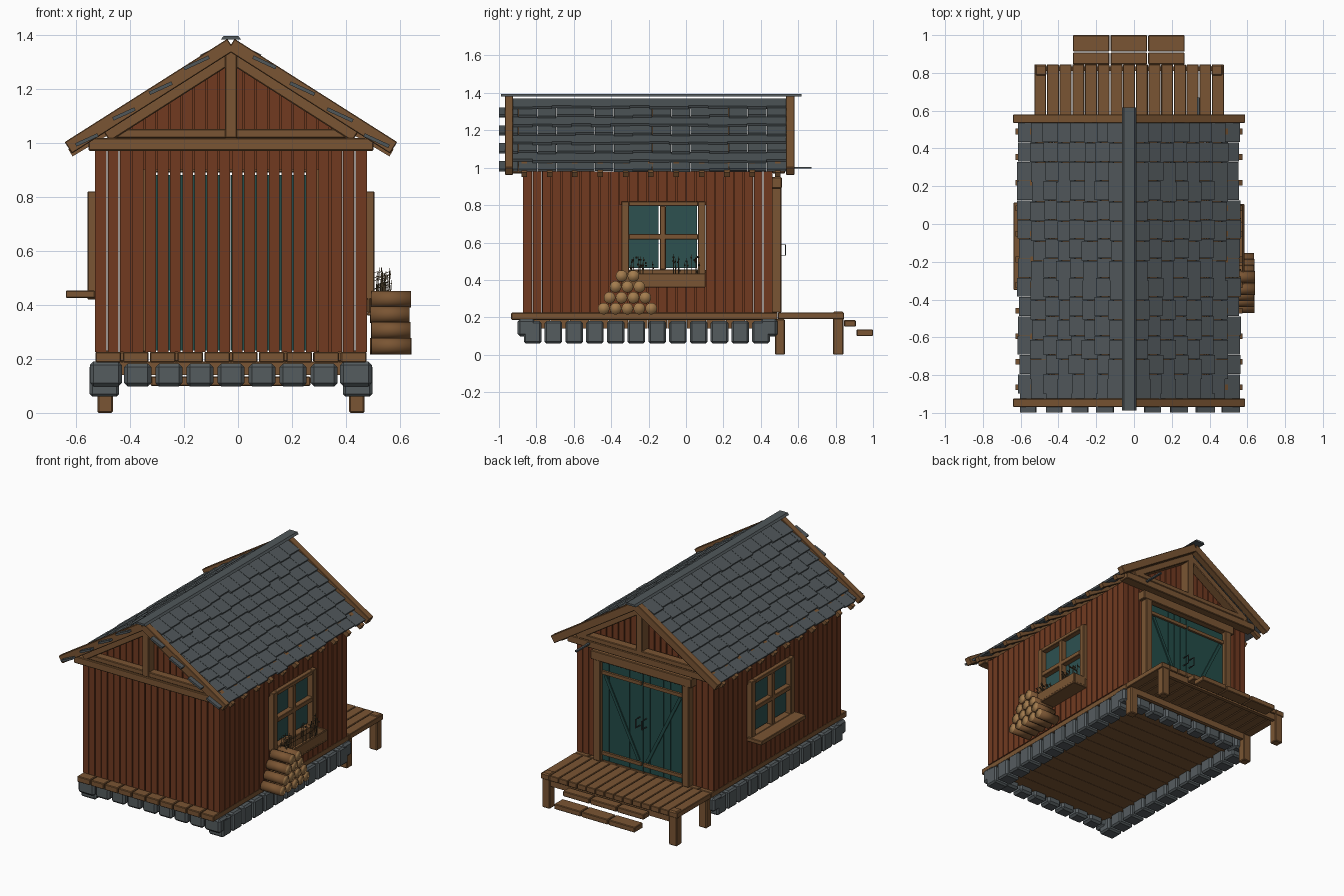
import bpy, bmesh, math, random
from mathutils import Vector, Matrix

random.seed(4)
if "Cube" in bpy.data.objects:
    bpy.data.objects.remove(bpy.data.objects["Cube"])


def material(name, hexcode):
    rgb = [int(hexcode[i:i + 2], 16) / 255 for i in (0, 2, 4)]
    lin = [((v + 0.055) / 1.055) ** 2.4 for v in rgb] + [1.0]
    m = bpy.data.materials.new(name)
    m.use_nodes = True
    m.diffuse_color = lin
    m.node_tree.nodes["Principled BSDF"].inputs["Base Color"].default_value = lin
    return m


WOOD = material("brown wood", "7a5533")
RED = material("red brown siding", "713a20")
SLATE = material("slate", "50575a")
STONE = material("stone", "555c5f")
TEAL = material("teal paint", "234c48")
GLASS = material("window glass", "2d5150")
CUT = material("cut log end", "a37c4e")
IRON = material("dark iron", "3f4647")
TWIG = material("dry twig", "5a4a33")

parts = {}


def part(name, mat, bevel=0):
    return parts.setdefault(name, (bmesh.new(), mat, bevel))[0]


def prism(bm, pts, y0, y1):
    """Extrude an xz outline along y."""
    a = [bm.verts.new((x, y0, z)) for x, z in pts]
    b = [bm.verts.new((x, y1, z)) for x, z in pts]
    bm.faces.new(a)
    bm.faces.new(b[::-1])
    for i in range(len(a)):
        j = (i + 1) % len(a)
        bm.faces.new((a[j], a[i], b[i], b[j]))


def box(bm, x0, x1, y0, y1, z0, z1):
    prism(bm, [(x0, z0), (x1, z0), (x1, z1), (x0, z1)], y0, y1)


def beam(bm, p, q, thick, y0, y1):
    """Bar between two xz points."""
    p, q = Vector(p), Vector(q)
    d = (q - p).normalized() * thick / 2
    n = Vector((-d.y, d.x))
    prism(bm, [p - n, q - n, q + n, p + n], y0, y1)


C, H = -0.026, 0.504              # house centre line and half width
FRONT, BACK = -0.872, 0.462       # wall planes
BASE, EAVE = 0.225, 0.98
WY0, WY1, WZ0, WZ1 = -0.325, 0.085, 0.44, 0.8   # window opening


def gable(x):
    return 1.33 - 0.68 * abs(x - C)


def side_box(bm, s, a, b, *rest):
    xs = sorted((C + s * a, C + s * b))
    box(bm, *xs, *rest)


# Gable walls: vertical planks with sloping tops and narrow gaps
for name, y0, y1, count in (("front_wall", FRONT, FRONT + 0.018, 22),
                            ("back_wall", BACK - 0.018, BACK, 23)):
    bm = part(name, RED)
    W = 2 * H / count
    for i in range(count):
        a = C - H + i * W + 0.003
        b = a + W - 0.006
        low = 0.9 if name == "back_wall" and abs((a + b) / 2 - C) < 0.32 else BASE
        prism(bm, [(a, low), (b, low), (b, gable(b)), (a, gable(a))], y0, y1)

# Side walls, window frames, glass
for s, side, count in ((1, "right", 26), (-1, "left", 27)):
    bm = part(side + "_wall", RED)
    P = (BACK - FRONT) / count
    for i in range(count):
        a = FRONT + i * P + 0.003
        b = a + P - 0.006
        hole = b > WY0 and a < WY1
        for lo, hi in ((BASE, WZ0), (WZ1, EAVE)) if hole else ((BASE, EAVE),):
            side_box(bm, s, H - .018, H, a, b, lo, hi)
    bm = part(side + "_window_frame", WOOD, 0.003)
    for a, b, lo, hi in ((-.345, -.305, .42, .82), (.065, .105, .42, .82),
                         (-.305, .065, .795, .82), (-.305, .065, .42, .455),
                         (-.14, -.108, .455, .795), (-.305, .065, .615, .645)):
        side_box(bm, s, H - .03, H + .027, a, b, lo, hi)
    # Panes stand slightly clear of the frame
    bm = part(side + "_window_glass", GLASS)
    for a, b in ((-.305, -.148), (-.108, .058)):
        side_box(bm, s, H - .015, H - .008, a, b, .464, .795)
side_box(part("left_window_sill", WOOD, .003), -1, H, H + .107, -.35, .115, .425, .452)

# Planter with dry plants
bm = part("planter_box", WOOD, 0.003)
box(bm, .478, .585, -.345, .105, .36, .375)
for x0, x1, y0, y1 in ((.478, .49, -.345, .105), (.573, .585, -.345, .105),
                       (.49, .573, -.345, -.333), (.49, .573, .093, .105)):
    box(bm, x0, x1, y0, y1, .37, .435)
bm = part("planter_twigs", TWIG)
for i in range(40):
    y = random.choice((-.23, 0)) + random.uniform(-.07, .07)
    x = random.uniform(.51, .56)
    h = random.uniform(.46, .54)
    beam(bm, (x, .375), (x + random.uniform(-.012, .012), h), .002, y, y + .002)
    beam(bm, (x - .01, h - .02), (x + .01, h - .012), .002, y - .004, y + .005)

# Foundation stones
for s, side in ((1, "right"), (-1, "left")):
    bm = part(side + "_foundation_stones", STONE, 0.01)
    for i in range(12):
        y = -.82 + i * .111
        side_box(bm, s, H - .09, H + .019, y - .047, y + .047, .06, .18)
    bm = part(side + "_corner_stones", STONE, 0.013)
    for y in (-.853, .443):
        side_box(bm, s, H - .1, H + .018, y - .047, y + .047, .098, .19)
for name, y in (("front_foundation_stones", -.853), ("back_foundation_stones", .443)):
    bm = part(name, STONE, 0.013)
    for i in range(7):
        x = C + (i - 3) * .115
        box(bm, x - .05, x + .05, y - .045, y + .045, .098, .182)

# Floor, deck, posts and steps
bm = part("subfloor", WOOD)
for i in range(12):
    y = -.83 + i * 1.25 / 12
    box(bm, C - H + .07, C + H - .07, y + .001, y + .103, .14, .188)
bm = part("floor_boards", WOOD, 0.004)
for i in range(10):
    x = C - H + i * H / 5
    box(bm, x + .003, x + H / 5 - .003, -.935, .49, .187, .225)
bm = part("deck_boards", WOOD, 0.003)
for i in range(15):
    x = C - H + i * H / 7.5
    box(bm, x + .002, x + H / 7.5 - .002, .492, .845, .19, .225)
bm = part("deck_joists", WOOD)
for y in (.5, .81):
    box(bm, C - H + .02, C + H - .02, y, y + .025, .15, .19)
bm = part("deck_posts", WOOD, 0.005)
for s in (1, -1):
    for y in (.475, .787):
        side_box(bm, s, H - .067, H - .01, y, y + .055, 0, .23 if y > .6 else .19)
bm = part("steps", WOOD, 0.004)
for y0, y1, z in (.845, .908, .15), (.912, 1, .1):
    for i in range(3):
        x = -.323 + i * .199
        box(bm, x, x + .193, y0, y1, z, z + .035)

# Door with frame, planks, braces and handles
bm = part("door_frame", WOOD, 0.004)
for s in (1, -1):
    side_box(bm, s, .3, .35, BACK - .01, .51, BASE, .9)
box(bm, C - .37, C + .37, BACK - .01, .512, .89, .95)
bm = part("door_planks", TEAL)
for i in range(12):
    x = C - .3 + i * .05
    box(bm, x + .001, x + .049, BACK - .01, .484, BASE + .005, .88)
bm = part("door_rails", WOOD)
braces = part("door_braces", TEAL)
iron = part("door_handles", IRON)
for s in (1, -1):
    for z in (.28, .815):
        side_box(bm, s, .008, .295, .484, .498, z - .011, z + .011)
    beam(braces, (C + s * .275, .795), (C + s * .03, .3), .02, .484, .492)
    side_box(iron, s, .02, .026, .53, .535, .53, .59)
    for z in (.53, .586):
        side_box(iron, s, .02, .026, .484, .533, z, z + .004)
box(part("lamp_bracket", SLATE), .333, .347, .5, .67, .995, 1.005)

# Gable trusses and barge boards
for name, y0, y1, b0, b1 in (("front", -.935, FRONT, -.968, -.925),
                             ("back", BACK, .53, .535, .58)):
    bm = part(name + "_truss", WOOD, 0.004)
    box(bm, C - .527, C + .527, y0, y1, .97, 1.017)
    box(bm, C - .45, C + .45, y0 + .008, y1, 1.017, 1.05)
    box(bm, C - .023, C + .023, y0, y1, 1.017, 1.35)
    barge = part(name + "_barge_boards", WOOD, 0.003)
    for s in (1, -1):
        beam(bm, (C, 1.315), (C + s * .46, 1.022), .042, y0 + .004, y1)
        beam(barge, (C, 1.363), (C + s * .602, .981), .05, b0, b1)

# Rafters
for s, side in ((1, "right"), (-1, "left")):
    bm = part(side + "_rafters", WOOD)
    for i in range(11):
        y = -.865 + i * .1355
        beam(bm, (C, 1.318), (C + s * .594, .962), .03, y - .015, y + .015)
    # Overlapping staggered slates, alternate rows running past the front
    bm = part(side + "_roof_slates", SLATE)
    for row in range(8):
        d, start, count = .06 + .0685 * row, -.925, 14
        if row % 2:
            start, count = -1.0, 15
        z = 1.345 - .7 * (d - .058)
        step = (.535 - start) / count
        for i in range(count):
            y, t = start + i * step, random.uniform(-.01, .008)
            beam(bm, (C + s * (d - .047), z + .021), (C + s * (d + .044 + t), z - .021 - t / 2),
                 .013, y + .001, y + step - .001)

# Flat ridge plate with sloping edges
prism(part("ridge_cap", SLATE), [(C - .038, 1.381), (C + .038, 1.381),
                                 (C + .028, 1.394), (C - .028, 1.394)], -.988, .618)

# Firewood pile: bark sides and pale cut ends
bm = part("firewood", WOOD)
for row in range(4):
    for i in range(5 - row):
        y = -.313 + (i - (4 - row) / 2) * .0635
        turn = Matrix.Translation((.565 + random.uniform(-.004, .004), y, .247 + row * .058))
        bmesh.ops.create_cone(bm, cap_ends=True, segments=14, radius1=.0315, radius2=.0315,
                              depth=.145, matrix=turn @ Matrix.Rotation(math.pi / 2, 4, "Y"))

# Turn the parts into objects
for name, (bm, mat, bevel) in parts.items():
    bmesh.ops.recalc_face_normals(bm, faces=bm.faces)
    mesh = bpy.data.meshes.new(name)
    mesh.materials.append(mat)
    if name == "firewood":
        mesh.materials.append(CUT)
        for f in bm.faces:
            f.material_index = int(len(f.verts) > 4)
            f.smooth = True
    bm.to_mesh(mesh)
    bm.free()
    obj = bpy.data.objects.new(name, mesh)
    bpy.context.scene.collection.objects.link(obj)
    if bevel:
        mod = obj.modifiers.new("Bevel", "BEVEL")
        mod.width = bevel
        mod.segments = 1
